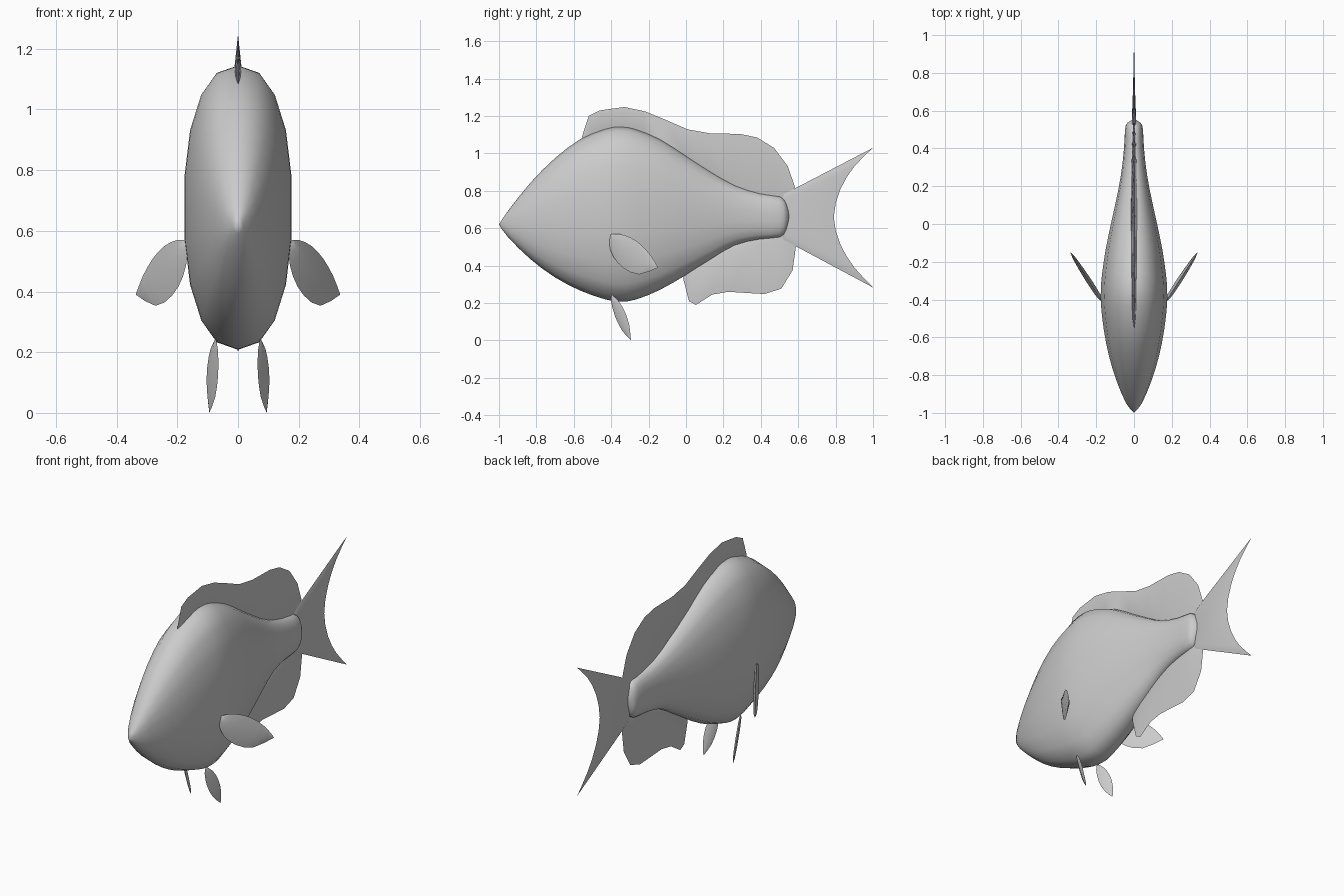
import bpy, bmesh
from math import sin, cos, pi, radians
from mathutils import Vector

if "Cube" in bpy.data.objects:
    bpy.data.objects.remove(bpy.data.objects["Cube"])


def spline(pts, sub):
    # Catmull-Rom resampling of a list of tuples
    v = [Vector(p) for p in pts]
    out = []
    for i in range(len(v) - 1):
        a, b, c, d = v[max(i - 1, 0)], v[i], v[i + 1], v[min(i + 2, len(v) - 1)]
        for k in range(sub):
            t = k / sub
            out.append(b + (c - a) * (t / 2) + (2 * a - 5 * b + 4 * c - d) * (t * t / 2)
                       + (3 * b - a - 3 * c + d) * (t ** 3 / 2))
    return out + [v[-1]]


def loft(name, rings, angle=40):
    # skin a list of closed rings; collapsed rings become points
    bm = bmesh.new()
    vs = [[bm.verts.new(p) for p in r] for r in rings]
    n = len(rings[0])
    for r, s in zip(vs, vs[1:]):
        for j in range(n):
            bm.faces.new((r[j], r[(j + 1) % n], s[(j + 1) % n], s[j]))
    bmesh.ops.remove_doubles(bm, verts=bm.verts[:], dist=1e-5)
    bmesh.ops.recalc_face_normals(bm, faces=bm.faces[:])
    me = bpy.data.meshes.new(name)
    bm.to_mesh(me)
    bm.free()
    ob = bpy.data.objects.new(name, me)
    bpy.context.collection.objects.link(ob)
    bpy.ops.object.select_all(action='DESELECT')
    ob.select_set(True)
    bpy.context.view_layer.objects.active = ob
    bpy.ops.object.shade_smooth_by_angle(angle=radians(angle))
    return ob


def fin(name, edge_a, edge_b, thick, ridge, place=lambda y, z: 0.0, normal=(1, 0, 0), sub=2, side=1):
    # lens-shaped fin between two (y, z) edges, thickest along the ridge
    a, b = spline(edge_a, sub), spline(edge_b, sub)
    nrm, rings = Vector(normal).normalized(), []
    for i, (p, q) in enumerate(zip(a, b)):
        m = p.lerp(q, ridge)
        P, Q, M = (Vector((place(*u), u[0], u[1])) for u in (p, q, m))
        h = nrm * thick * max(sin(pi * i / (len(a) - 1)), 0) ** 0.5
        rings.append([Vector((side * w.x, w.y, w.z)) for w in (P, M + h, Q, M - h)])
    return loft(name, rings)


# body: y, top z, bottom z, half width
stations = [(-1, .62, .62, 0), (-.95, .695, .55, .042), (-.83, .845, .433, .094),
            (-.70, .975, .337, .134), (-.567, 1.075, .267, .161), (-.433, 1.133, .22, .177),
            (-.35, 1.145, .208, .178), (-.27, 1.133, .218, .172), (-.14, 1.08, .27, .153),
            (0, .99, .35, .124), (.13, .905, .43, .095), (.26, .83, .508, .070),
            (.395, .786, .54, .054), (.5, .77, .55, .048), (.535, .735, .588, .036),
            (.556, .665, .665, 0)]


def power(v):
    return abs(v) ** .87 * (1 if v > 0 else -1)


body = []
for y, top, bot, w in spline(stations, 2):
    body.append([(w * power(sin(2 * pi * k / 18)), y,
                  (top + bot) / 2 + (top - bot) / 2 * power(cos(2 * pi * k / 18)))
                 for k in range(18)])
loft("body", body, 60)

# dorsal fin
fin("dorsal_fin",
    [(-.556, 1.09), (-.52, 1.20), (-.46, 1.23), (-.33, 1.248), (-.22, 1.225), (-.11, 1.18),
     (.01, 1.128), (.13, 1.107), (.29, 1.104), (.38, 1.085), (.47, 1.03), (.545, .93), (.583, .818)],
    [(-.55, 1.07), (-.50, 1.08), (-.44, 1.10), (-.33, 1.11), (-.23, 1.09), (-.14, 1.04),
     (-.02, .97), (.10, .89), (.22, .82), (.30, .78), (.38, .76), (.46, .74), (.51, .74)],
    .015, .85, sub=1)

# anal fin
fin("anal_fin",
    [(-.015, .33), (.016, .21), (.053, .19), (.14, .245), (.225, .26), (.42, .248),
     (.51, .277), (.57, .375), (.588, .505)],
    [(-.01, .36), (.03, .39), (.07, .42), (.14, .46), (.21, .50), (.34, .55),
     (.42, .57), (.48, .58), (.51, .57)],
    .014, .85, sub=1)

# forked tail fin
fin("tail_fin",
    [(1, 1.03), (.90, .93), (.825, .807), (.79, .66), (.825, .515), (.90, .39), (1, .283)],
    [(.5, .77), (.5, .74), (.5, .70), (.5, .66), (.5, .62), (.5, .58), (.5, .55)],
    .013, .9)

for side, tag in ((1, "right"), (-1, "left")):
    # pectoral fin, swept outward
    fin("pectoral_fin_" + tag,
        [(-.402, .568), (-.36, .570), (-.295, .55), (-.235, .507), (-.185, .45), (-.15, .39)],
        [(-.402, .568), (-.412, .52), (-.39, .45), (-.335, .387), (-.25, .353), (-.15, .39)],
        .014, .5, lambda y, z: .337 + (y + .15) * .65, (1, -.65, 0), side=side)
    # pelvic fin
    fin("pelvic_fin_" + tag,
        [(-.398, .245), (-.36, .21), (-.325, .15), (-.303, .08), (-.294, 0)],
        [(-.398, .245), (-.40, .205), (-.378, .125), (-.34, .05), (-.294, 0)],
        .008, .5, lambda y, z: .06 + .6 * (y + .38) + .17 * (z - .1), (1, -.6, -.17), side=side)
